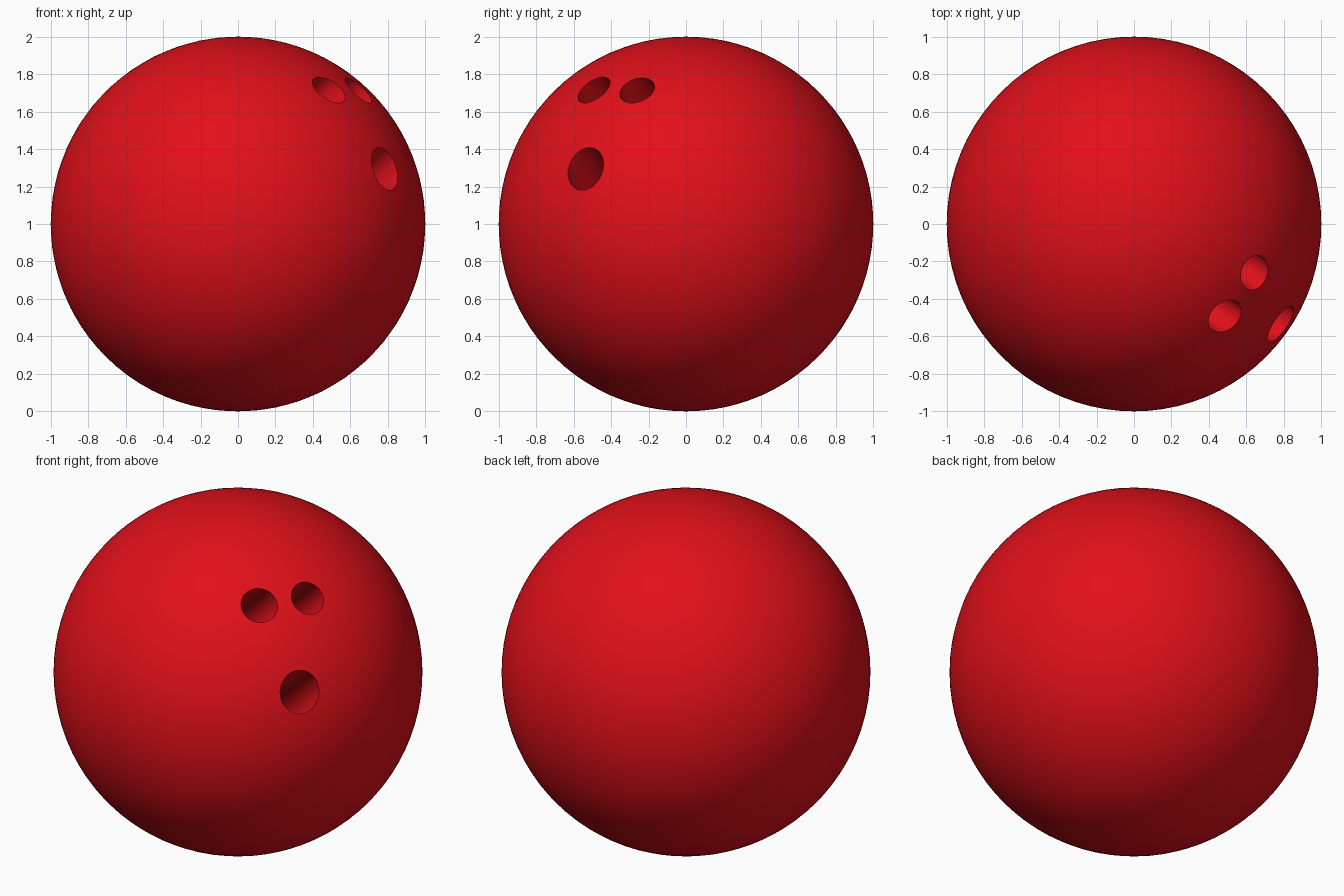
import bpy
from mathutils import Vector

if "Cube" in bpy.data.objects:
    bpy.data.objects.remove(bpy.data.objects["Cube"])

red = bpy.data.materials.new("glossy_red")
red.diffuse_color = (0.75, 0.005, 0.01, 1)
red.use_nodes = True
red.node_tree.nodes["Principled BSDF"].inputs["Base Color"].default_value = red.diffuse_color

# ball body
centre = Vector((0, 0, 1))
bpy.ops.mesh.primitive_ico_sphere_add(subdivisions=5, radius=1, location=centre)
ball = bpy.context.object
ball.name = "ball"
ball.data.materials.append(red)

# two finger holes and a larger thumb hole, drilled parallel
holes = [
    ("finger_hole_left", (0.49, -0.495, 0.72), 0.098),
    ("finger_hole_right", (0.65, -0.265, 0.72), 0.094),
    ("thumb_hole", (0.79, -0.54, 0.30), 0.112),
]
axis = sum((Vector(p) for _, p, _ in holes), Vector()).normalized()
DEPTH, OUTSIDE = 0.65, 0.2

cutters = []
for name, point, radius in holes:
    mouth = centre + Vector(point).normalized()
    bpy.ops.mesh.primitive_cylinder_add(
        vertices=40, radius=radius, depth=DEPTH + OUTSIDE,
        location=mouth + axis * (OUTSIDE - DEPTH) / 2,
        rotation=axis.to_track_quat('Z', 'Y').to_euler())
    cutter = bpy.context.object
    cutter.name = name + "_cutter"
    cutter.hide_render = True
    cutter.data.materials.append(red)
    cutters.append(cutter)
    mod = ball.modifiers.new(name, 'BOOLEAN')
    mod.operation = 'DIFFERENCE'
    mod.solver = 'EXACT'
    mod.object = cutter

# bake the holes into the ball and remove the drills
bpy.ops.object.select_all(action='DESELECT')
ball.select_set(True)
bpy.context.view_layer.objects.active = ball
for mod in list(ball.modifiers):
    bpy.ops.object.modifier_apply(modifier=mod.name)
for cutter in cutters:
    bpy.data.objects.remove(cutter)

# smooth surface with crisp hole rims
bpy.ops.object.shade_smooth_by_angle(angle=0.6)
